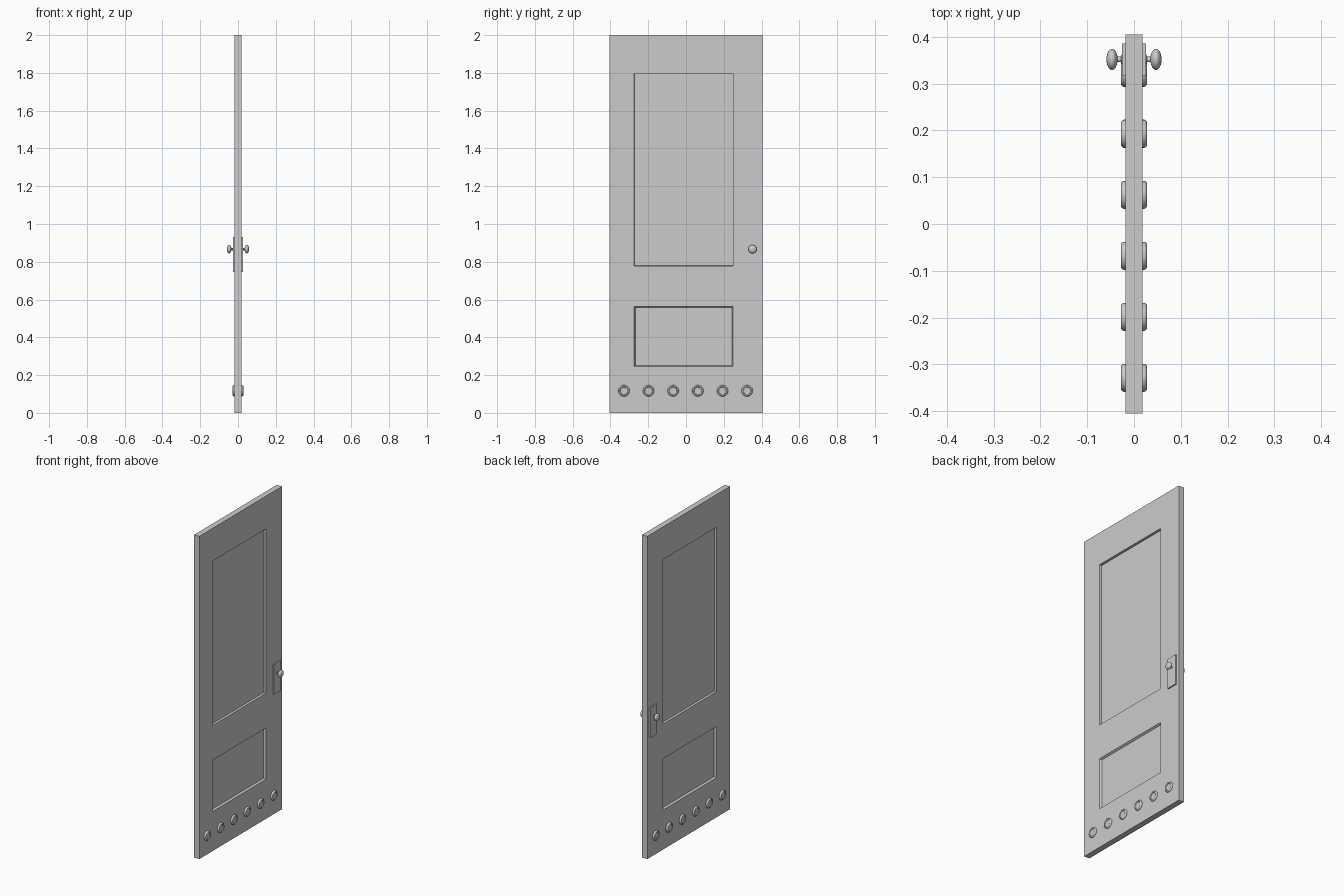
import bpy, bmesh, math
from mathutils import Matrix, Vector

if "Cube" in bpy.data.objects:
    bpy.data.objects.remove(bpy.data.objects["Cube"])

HALF = 0.018  # half the slab thickness


def finish(bm, name, smooth=False):
    bmesh.ops.recalc_face_normals(bm, faces=bm.faces)
    me = bpy.data.meshes.new(name)
    bm.to_mesh(me)
    bm.free()
    ob = bpy.data.objects.new(name, me)
    bpy.context.collection.objects.link(ob)
    if smooth:
        bpy.ops.object.select_all(action='DESELECT')
        ob.select_set(True)
        bpy.context.view_layer.objects.active = ob
        bpy.ops.object.shade_smooth_by_angle(angle=math.radians(35))
    return ob


def box(bm, lo, hi):
    lo, hi = Vector(lo), Vector(hi)
    m = Matrix.Translation((lo + hi) / 2) @ Matrix.Diagonal((*(hi - lo), 1))
    bmesh.ops.create_cube(bm, size=1, matrix=m)


def lathe(name, profile, side, y, z, steps=32):
    """Spin (radius, x) points round the x axis on either side of the door."""
    bm = bmesh.new()
    vs = [bm.verts.new((side * x, r, 0)) for r, x in profile]
    es = [bm.edges.new(p) for p in zip(vs, vs[1:])]
    bmesh.ops.spin(bm, geom=vs + es, cent=(0, 0, 0), axis=(1, 0, 0),
                   angle=math.tau, steps=steps)
    bmesh.ops.remove_doubles(bm, verts=bm.verts, dist=1e-5)
    bmesh.ops.translate(bm, verts=bm.verts, vec=(0, y, z))
    return finish(bm, name, True)


# Door slab with an upper and a lower recessed panel on both faces
bm = bmesh.new()
box(bm, (-HALF, -0.405, 0), (HALF, 0.405, 2))
cuts = [((0, y, 0), (0, 1, 0)) for y in (-0.274, 0.249)]
cuts += [((0, 0, z), (0, 0, 1)) for z in (0.245, 0.563, 0.778, 1.797)]
for co, no in cuts:
    bmesh.ops.bisect_plane(bm, geom=bm.verts[:] + bm.edges[:] + bm.faces[:],
                           plane_co=co, plane_no=no)
bm.normal_update()
for z0, z1, width, depth in ((0.778, 1.797, 0.002, 0.014), (0.245, 0.563, 0.009, 0.012)):
    panels = [f for f in bm.faces if abs(f.normal.x) > 0.9
              and z0 < f.calc_center_median().z < z1
              and abs(f.calc_center_median().y) < 0.2]
    bmesh.ops.inset_individual(bm, faces=panels, thickness=width, depth=-depth)
finish(bm, "door_slab")

# Knob profile: neck followed by a flattened ball
knob = [(0.010, HALF), (0.010, 0.027), (0.006, 0.028), (0.006, 0.037)]
for i in range(13):
    a = math.radians(160 - i * 160 / 12)
    knob.append((0.0225 * math.sin(a), 0.047 + 0.012 * math.cos(a)))

# Round rosette profile: rounded rim and a dished centre
rosette = [(0.030, HALF - 0.002), (0.030, 0.022), (0.0285, 0.0255), (0.026, 0.0275),
           (0.023, 0.028), (0.021, 0.027), (0.019, 0.0245), (0.012, 0.0235), (0, 0.023)]

for side, label in ((1, "right"), (-1, "left")):
    # Lock plate
    bm = bmesh.new()
    out = 0.0255
    x0, x1 = sorted((side * (HALF - 0.002), side * out))
    box(bm, (x0, 0.318, 0.745), (x1, 0.386, 0.932))
    finish(bm, "lock_plate_" + label)
    lathe("knob_" + label, knob, side, 0.352, 0.867)
    # Row of rosettes along the bottom rail
    for i in range(6):
        lathe(f"rosette_{label}_{i + 1}", rosette, side, -0.329 + i * 0.1305, 0.117)
